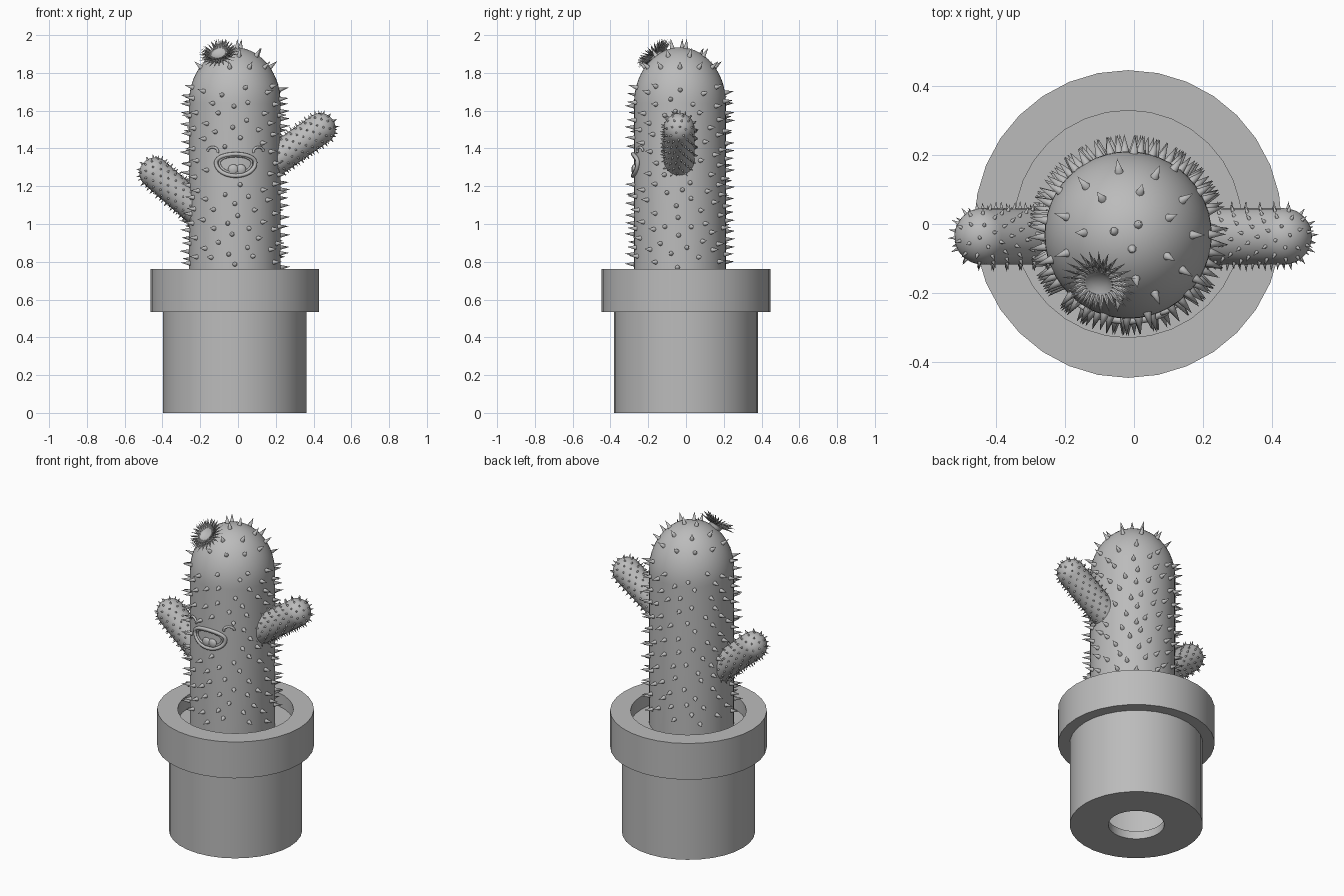
import bpy, bmesh, math, random
from mathutils import Matrix, Vector

if "Cube" in bpy.data.objects:
    bpy.data.objects.remove(bpy.data.objects["Cube"])

random.seed(4)
GOLDEN = math.pi * (3 - math.sqrt(5))
AXIS = Vector((-0.017, -0.032, 0))   # cactus centre line
BODY_R, SHOULDER, DOME = 0.243, 1.64, 0.295

GREY = (0.5, 0.5, 0.5, 1)
grey = bpy.data.materials.new("plain grey")
grey.use_nodes = True
grey.diffuse_color = GREY
grey.node_tree.nodes["Principled BSDF"].inputs["Base Color"].default_value = GREY


def finish(bm, name, angle=40):
    mesh = bpy.data.meshes.new(name)
    bmesh.ops.recalc_face_normals(bm, faces=bm.faces)
    bm.to_mesh(mesh)
    bm.free()
    obj = bpy.data.objects.new(name, mesh)
    bpy.context.collection.objects.link(obj)
    mesh.materials.append(grey)
    bpy.ops.object.select_all(action='DESELECT')
    obj.select_set(True)
    bpy.context.view_layer.objects.active = obj
    bpy.ops.object.shade_smooth_by_angle(angle=math.radians(angle))
    return obj


def lathe(name, profile, origin, direction=(0, 0, 1), steps=32):
    """Spin a (radius, height) profile about an axis."""
    bm = bmesh.new()
    verts = [bm.verts.new((r, 0, h)) for r, h in profile]
    edges = [bm.edges.new(pair) for pair in zip(verts, verts[1:])]
    bmesh.ops.spin(bm, geom=verts + edges, cent=(0, 0, 0), axis=(0, 0, 1),
                   angle=math.tau, steps=steps)
    bmesh.ops.remove_doubles(bm, verts=bm.verts, dist=1e-4)
    turn = Vector(direction).to_track_quat('Z', 'Y').to_matrix().to_4x4()
    bm.transform(Matrix.Translation(origin) @ turn)
    return finish(bm, name)


def spike(bm, base, normal, length, radius, flat=1.0, sides=8):
    turn = Vector(normal).to_track_quat('Z', 'Y').to_matrix().to_4x4()
    place = (Matrix.Translation(base) @ turn @ Matrix.Diagonal((1, flat, 1, 1))
             @ Matrix.Translation((0, 0, length / 2)))
    bmesh.ops.create_cone(bm, cap_ends=True, segments=sides, radius1=radius,
                          radius2=0, depth=length, matrix=place)


def dome(radius, start, height, count=10):
    return [(radius * math.cos(i / count * math.pi / 2),
             start + height * math.sin(i / count * math.pi / 2))
            for i in range(count + 1)]


def tube(name, points, radius, cyclic=False):
    curve = bpy.data.curves.new(name, 'CURVE')
    curve.dimensions = '3D'
    curve.bevel_depth, curve.bevel_resolution = radius, 2
    curve.use_fill_caps = True
    line = curve.splines.new('POLY')
    line.points.add(len(points) - 1)
    for p, co in zip(line.points, points):
        p.co = (*co, 1)
    line.use_cyclic_u = cyclic
    temp = bpy.data.objects.new(name, curve)
    bpy.context.collection.objects.link(temp)
    bpy.context.view_layer.update()
    bm = bmesh.new()
    bm.from_mesh(temp.to_mesh())
    bpy.data.objects.remove(temp)
    return finish(bm, name, 60)


def on_front(x, z, lift=0.0):
    """Point on the front of the trunk."""
    a = x / BODY_R
    r = BODY_R + lift
    return AXIS + Vector((r * math.sin(a), -r * math.cos(a), z))


# Pot with rim, hollow inside and a drain hole
POT = Vector((-0.017, 0, 0))
lathe("pot", [(0.16, 0), (0.38, 0), (0.38, 0.535), (0.447, 0.535), (0.447, 0.763),
              (0.33, 0.763), (0.33, 0.05), (0.16, 0.05), (0.16, 0)], POT)
lathe("soil", [(0, 0.66), (0.33, 0.66), (0.33, 0.68), (0, 0.68)], POT)

# Trunk
lathe("trunk", [(0, 0.64), (BODY_R, 0.64)] + dome(BODY_R, SHOULDER, DOME, 14), AXIS, steps=48)

# Flower placement, also used to keep spikes clear
FLOWER = Vector((-0.1, -0.163, 1.893))
FACING = Vector((-0.2, -0.6, 0.77)).normalized()

# Trunk spikes in a spiral
bm = bmesh.new()
COUNT = 205
for i in range(COUNT):
    a = i * GOLDEN + random.uniform(-0.1, 0.1)
    z = 0.78 + 0.95 * i / COUNT + random.uniform(-0.012, 0.012)
    t = max(0, (z - SHOULDER) / DOME)
    r = BODY_R * math.sqrt(1 - t * t)
    n = Vector((math.cos(a), math.sin(a), t * 0.8 + 0.06)).normalized()
    p = AXIS + Vector((r * math.cos(a), r * math.sin(a), z))
    at_mouth = p.y < -0.15 and abs(p.x) < 0.15 and 1.21 < z < 1.4
    if not at_mouth:
        spike(bm, p - n * 0.006, n, 0.056, 0.014)
for ring, (tilt, number) in enumerate([(50, 11), (32, 7), (10, 3)]):
    for k in range(number):
        a = math.tau * k / number + ring * 0.4
        s, c = math.sin(math.radians(tilt)), math.cos(math.radians(tilt))
        p = AXIS + Vector((BODY_R * s * math.cos(a), BODY_R * s * math.sin(a),
                           SHOULDER + DOME * c))
        n = Vector((s * math.cos(a), s * math.sin(a), c))
        if (p - FLOWER).length > 0.1:
            spike(bm, p - n * 0.006, n, 0.056, 0.014)
finish(bm, "trunk_spikes", 60)


# Arms with small dense spikes
def arm(name, base, end, radius=0.082):
    base, end = Vector(base), Vector(end)
    d = end - base
    length = d.length
    d.normalize()
    lathe(name, [(0, 0), (radius, 0)] + dome(radius, length, radius), base, d, 24)
    turn = d.to_track_quat('Z', 'Y')
    bm = bmesh.new()
    total = 150
    for i in range(total):
        a = i * GOLDEN
        h = (length + radius) * (i + 0.5) / total
        t = max(0, (h - length) / radius)
        n = Vector((math.cos(a) * math.sqrt(1 - t * t), math.sin(a) * math.sqrt(1 - t * t), t))
        p = n * radius + Vector((0, 0, min(h, length)))
        p = base + turn @ p
        n = turn @ n
        spike(bm, p - n * 0.003, n, 0.024, 0.0065, sides=6)
    finish(bm, name + "_spikes", 60)


arm("left_arm", (0.16, -0.036, 1.312), (0.435, -0.036, 1.505))
arm("right_arm", (-0.17, -0.036, 1.035), (-0.44, -0.036, 1.27))

# Flower: shallow centre and layers of narrow petals
lathe("flower_centre", [(0, -0.04), (0.03, -0.035), (0.05, 0.012), (0.042, 0.016),
                        (0.025, 0.006), (0, 0.004)], FLOWER, FACING, 24)
bm = bmesh.new()
turn = FACING.to_track_quat('Z', 'Y')
for layer, (lift, length) in enumerate([(0.12, 0.07), (0.4, 0.066), (0.75, 0.055)]):
    for k in range(24):
        a = math.tau * (k + layer / 3) / 24
        out = Vector((math.cos(a), math.sin(a), 0))
        n = turn @ (out + Vector((0, 0, lift)))
        spike(bm, FLOWER + turn @ (out * 0.043 + Vector((0, 0, 0.005 * layer))),
              n, length, 0.009, 0.6, 6)
finish(bm, "flower_petals", 30)

# Open smiling mouth, wrapped round the trunk
outline = []
for k in range(40):
    a = math.tau * k / 40
    drop = 0.045 if math.sin(a) > 0 else 0.07
    outline.append((-0.012 + 0.105 * math.cos(a), 1.325 + drop * math.sin(a)))
tube("lips", [on_front(x + 0.017, z, 0.006) for x, z in outline], 0.011, True)
tube("inner_lips", [on_front(0.005 + (x + 0.012) * 0.82, 1.322 + (z - 1.322) * 0.78, 0.004)
                    for x, z in outline], 0.006, True)

# Curled mouth corners
for side, name in ((1, "left"), (-1, "right")):
    curl = []
    for k in range(11):
        a = math.radians(200 - 20 * k)
        curl.append(on_front(0.005 + side * (0.125 + 0.03 * math.cos(a)),
                             1.385 + 0.022 * math.sin(a), 0.005))
    tube(name + "_mouth_corner", curl, 0.007)

# Tongue made of two soft lobes
for side, name in ((1, "left"), (-1, "right")):
    bm = bmesh.new()
    bmesh.ops.create_uvsphere(bm, u_segments=16, v_segments=10, radius=1)
    bm.transform(Matrix.Translation(on_front(0.012 + side * 0.02, 1.288))
                 @ Matrix.Diagonal((0.028, 0.014, 0.028, 1)))
    finish(bm, "tongue_" + name + "_lobe", 60)
